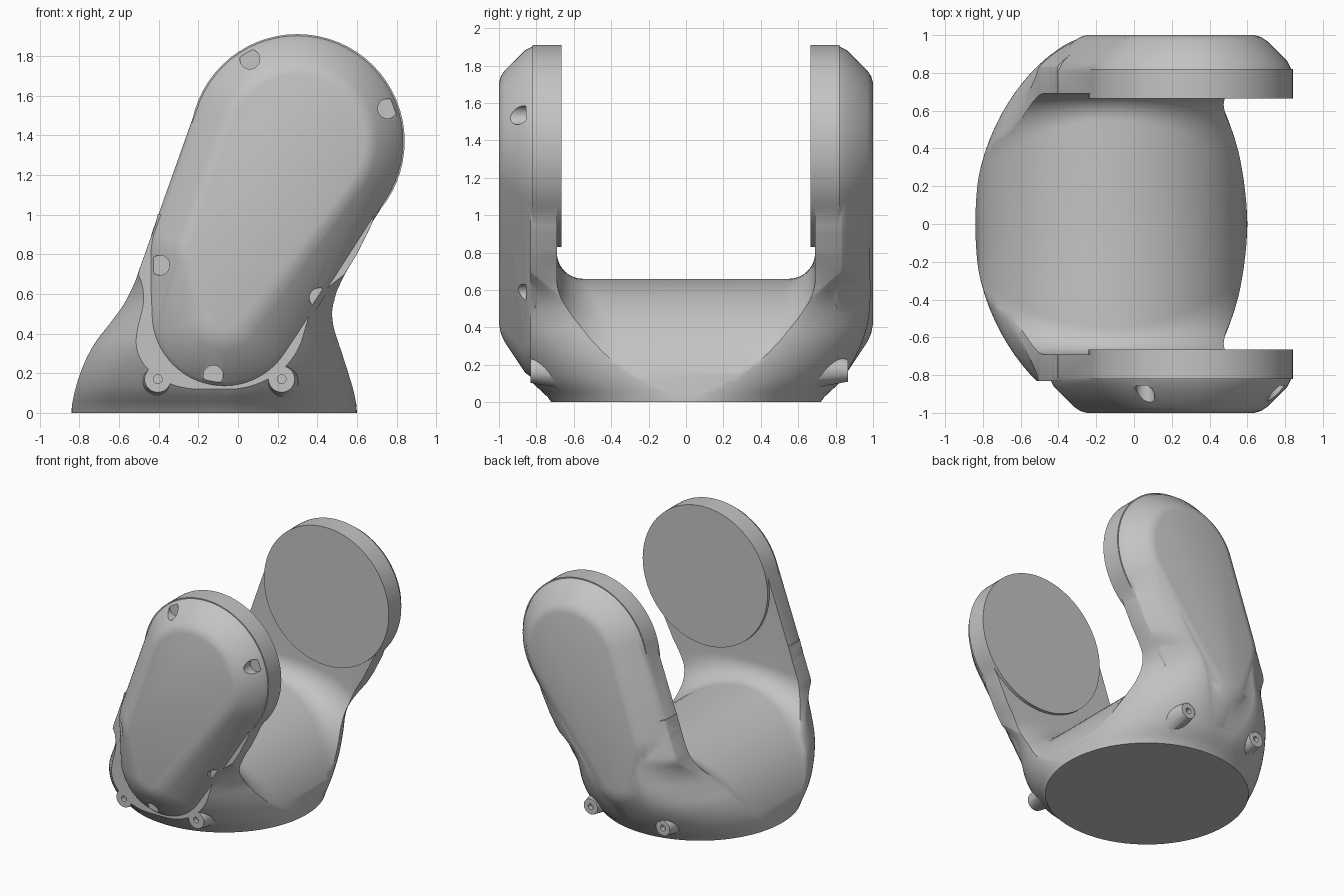
import bpy, bmesh, math
from mathutils import Vector

cube = bpy.data.objects.get("Cube")
if cube:
    bpy.data.objects.remove(cube)

grey = bpy.data.materials.new("plain_grey")
grey.use_nodes = True
grey.diffuse_color = (0.55, 0.55, 0.55, 1)
grey.node_tree.nodes["Principled BSDF"].inputs["Base Color"].default_value = (0.55, 0.55, 0.55, 1)


def make(name, bm):
    bmesh.ops.recalc_face_normals(bm, faces=bm.faces)
    mesh = bpy.data.meshes.new(name)
    bm.to_mesh(mesh)
    bm.free()
    mesh.materials.append(grey)
    obj = bpy.data.objects.new(name, mesh)
    bpy.context.collection.objects.link(obj)
    return obj


def loft(name, rings):
    bm = bmesh.new()
    loops = [[bm.verts.new(p) for p in ring] for ring in rings]
    n = len(loops[0])
    for a, b in zip(loops, loops[1:]):
        for i in range(n):
            j = (i + 1) % n
            bm.faces.new((a[i], a[j], b[j], b[i]))
    bm.faces.new(loops[0])
    bm.faces.new(loops[-1])
    return make(name, bm)


def hull(name, points):
    bm = bmesh.new()
    for p in points:
        bm.verts.new(p)
    out = bmesh.ops.convex_hull(bm, input=bm.verts)
    junk = {v for v in out["geom_interior"] + out["geom_unused"] if isinstance(v, bmesh.types.BMVert)}
    bmesh.ops.delete(bm, geom=list(junk), context="VERTS")
    bmesh.ops.dissolve_limit(bm, angle_limit=0.01, verts=bm.verts, edges=bm.edges)
    return make(name, bm)


def circle(x, y, z, r, n=64):
    return [Vector((x + r * math.cos(math.tau * i / n), y, z + r * math.sin(math.tau * i / n)))
            for i in range(n)]


def boolean(target, tool, operation):
    mod = target.modifiers.new(operation.lower(), "BOOLEAN")
    mod.operation, mod.object, mod.solver = operation, tool, "EXACT"
    bpy.context.view_layer.objects.active = target
    bpy.ops.object.modifier_apply(modifier=mod.name)
    bpy.data.objects.remove(tool)


def smooth_table(rows, steps=4):
    # Catmull-Rom resampling of the section table
    out = []
    for i in range(len(rows) - 1):
        a, b = rows[max(i - 1, 0)], rows[i]
        c, d = rows[i + 1], rows[min(i + 2, len(rows) - 1)]
        for s in range(steps):
            t = s / steps
            out.append([b[k] + (c[k] - b[k]) * t if k == 0 else
                        b[k] + 0.5 * t * (c[k] - a[k] + t * (2 * a[k] - 5 * b[k] + 4 * c[k] - d[k]
                        + t * (3 * (b[k] - c[k]) + d[k] - a[k]))) for k in range(4)])
    return out + [rows[-1]]


def plan(z, left, right, depth, n=20):
    # Round at the foot, turning into a bevelled rectangle higher up
    t = min(z / 0.7, 1)
    mid, half = (left + right) / 2, (right - left) / 2
    flat_x = max((half - 0.24) * t, 0.004)
    flat_y = max(0.83 * t, 0.004)
    power = 2 - 0.75 * t
    ring = []
    for sx, sy, flip in ((1, 1, False), (-1, 1, True), (-1, -1, False), (1, -1, True)):
        for i in range(n + 1):
            a = math.pi / 2 * (n - i if flip else i) / n
            c, s = max(math.cos(a), 0) ** (2 / power), max(math.sin(a), 0) ** (2 / power)
            ring.append((mid + sx * (flat_x + (half - flat_x) * c),
                         sy * (flat_y + (depth - flat_y) * s), z))
    return ring


# Body: round foot growing into a yoke (z, left x, right x, half depth)
sections = [
    (0.00, -0.84, 0.60, 0.72), (0.11, -0.835, 0.59, 0.825),
    (0.22, -0.80, 0.57, 0.895), (0.33, -0.74, 0.535, 0.945),
    (0.44, -0.655, 0.495, 0.975), (0.55, -0.575, 0.483, 0.985),
    (0.66, -0.52, 0.52, 0.985), (0.80, -0.47, 0.60, 0.985),
    (1.00, -0.405, 0.69, 0.985)]
body = loft("yoke_body", [plan(*row) for row in smooth_table(sections)])

# Screw bosses around the foot
for side in (-1, 1):
    for x in (-0.405, 0.22):
        boss = circle(x, side * 0.865, 0.17, 0.06, 32) + circle(x, side * 0.6, 0.17, 0.11, 32)
        boolean(body, hull("boss", boss), "UNION")

# Flat front seat for the housing cover
seat = [(x, y, z) for x in (-1.2, 1.2) for y in (-1.3, -0.832) for z in (-0.2, 1.3)]
boolean(body, hull("seat_cutter", seat), "DIFFERENCE")

# Small holes in the bosses
for x in (-0.405, 0.22):
    for near, far in ((-0.95, -0.8), (0.95, 0.83)):
        hole = circle(x, near, 0.17, 0.022, 20) + circle(x, far, 0.17, 0.022, 20)
        boolean(body, hull("hole_cutter", hole), "DIFFERENCE")

# Arms: bevelled slanted housings on both sides
for side in (-1, 1):
    pts = []
    for y, inset in ((0.68, 0), (0.81, 0), (0.86, 0.025), (0.97, 0.135), (0.99, 0.165), (1.0, 0.2)):
        pts += circle(0.3, side * y, 1.37, 0.538 - inset)
        pts += circle(-0.07, side * y, 0.8, 0.38 - inset)
        pts += circle(-0.07, side * y, 0.5, 0.38 - 1.5 * inset)
    boolean(body, hull("arm", pts), "UNION")

# Saddle: rounded barrel between the arms with widening fillets
stations = [-0.97] + [-0.12 - 0.725 * math.cos(math.pi * i / 40) for i in range(41)] + [0.9]
rings = []
for x in stations:
    d = min(abs(x + 0.12), 0.725)
    floor = -0.065 + math.sqrt(max(0.725 ** 2 - d * d, 0))
    r = 0.14 + 0.55 * d * d
    half = [(0.69 - r + r * math.sin(a), floor + r - r * math.cos(a))
            for a in (math.pi / 2 * k / 12 for k in range(13))]
    ring = [(x, y, z) for y, z in half] + [(x, 0.69, 2.2), (x, -0.69, 2.2)]
    rings.append(ring + [(x, -y, z) for y, z in reversed(half)])
boolean(body, loft("saddle_cutter", rings), "DIFFERENCE")

# Round pads on the inner faces of the arms
for side in (-1, 1):
    pad = circle(0.3, side * 0.665, 1.37, 0.541) + circle(0.3, side * 0.82, 1.37, 0.541)
    boolean(body, hull("pad", pad), "UNION")

# Screw pockets in the bevel of the front housing
for x, z in ((0.06, 1.785), (0.755, 1.535), (-0.395, 0.745), (0.41, 0.58), (-0.125, 0.19)):
    pocket = circle(x, -1.1, z, 0.05, 28) + circle(x, -0.855, z, 0.05, 28)
    boolean(body, hull("pocket_cutter", pocket), "DIFFERENCE")

bpy.ops.object.select_all(action="DESELECT")
body.select_set(True)
bpy.context.view_layer.objects.active = body
bpy.ops.object.shade_smooth_by_angle(angle=math.radians(32))
